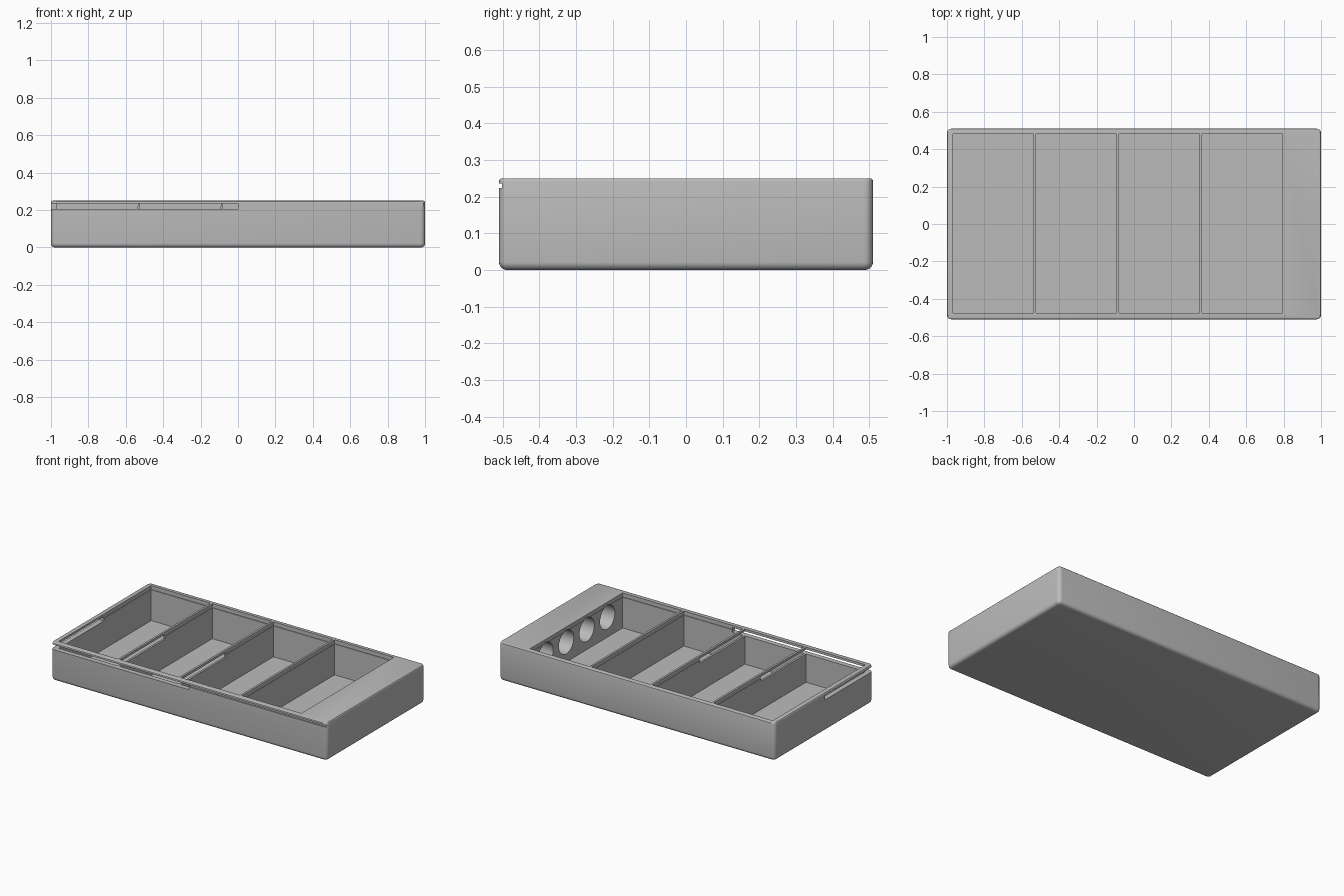
import bpy
import bmesh
import math
from mathutils import Matrix, Vector

if "Cube" in bpy.data.objects:
    bpy.data.objects.remove(bpy.data.objects["Cube"], do_unlink=True)

grey = bpy.data.materials.new("plain grey")
grey.use_nodes = True
grey.diffuse_color = (0.5, 0.5, 0.5, 1)
grey.node_tree.nodes["Principled BSDF"].inputs["Base Color"].default_value = (0.5, 0.5, 0.5, 1)


def finish(name, bm):
    mesh = bpy.data.meshes.new(name)
    bm.to_mesh(mesh)
    bm.free()
    mesh.materials.append(grey)
    obj = bpy.data.objects.new(name, mesh)
    bpy.context.collection.objects.link(obj)
    return obj


def box_mesh(low, high):
    low, high = Vector(low), Vector(high)
    bm = bmesh.new()
    bmesh.ops.create_cube(bm, size=1)
    for v in bm.verts:
        v.co = Vector(((v.co[i] + 0.5) * (high[i] - low[i]) + low[i]) for i in range(3))
    return bm


def cut(target, bm):
    """Subtract a mesh from the target and discard the cutter."""
    cutter = finish("cutter", bm)
    cutter.hide_render = True
    mod = target.modifiers.new("cut", 'BOOLEAN')
    mod.operation, mod.solver, mod.object = 'DIFFERENCE', 'EXACT', cutter
    bpy.ops.object.select_all(action='DESELECT')
    bpy.context.view_layer.objects.active = target
    target.select_set(True)
    bpy.ops.object.modifier_apply(modifier=mod.name)
    bpy.data.objects.remove(cutter, do_unlink=True)


# Outer block with rounded corners, a soft bottom and a small top bevel
bm = box_mesh((-1, -0.51, 0), (1, 0.51, 0.25))


def bevel(test, radius, segments):
    edges = [e for e in bm.edges if test(*(v.co for v in e.verts))]
    bmesh.ops.bevel(bm, geom=edges, offset=radius, segments=segments, profile=0.5, affect='EDGES')


bevel(lambda a, b: abs(a.z - b.z) > 0.2, 0.025, 5)
bevel(lambda a, b: max(a.z, b.z) < 0.001, 0.022, 5)
bevel(lambda a, b: min(a.z, b.z) > 0.249, 0.008, 3)
tray = finish("compartment_tray", bm)

# Four compartments, each with a shallow groove just under the rim
FRONT, BACK, FLOOR = -0.477, 0.482, 0.02
WIDTH, PITCH, GROOVE = 0.43, 0.4435, 0.004
for i in range(4):
    x = -0.967 + i * PITCH
    cut(tray, box_mesh((x, FRONT, FLOOR), (x + WIDTH, BACK, 0.3)))
    cut(tray, box_mesh((x - GROOVE, FRONT - GROOVE, 0.222),
                       (x + WIDTH + GROOVE, BACK + GROOVE, 0.234)))

# Round pockets in the solid end block
for i in range(4):
    bm = bmesh.new()
    place = Matrix.Translation((0.83, (i - 1.5) * 0.213, 0.15)) @ Matrix.Rotation(math.pi / 2, 4, 'Y')
    bmesh.ops.create_cone(bm, cap_ends=True, segments=32, radius1=0.077, radius2=0.077,
                          depth=0.18, matrix=place)
    cut(tray, bm)

# Open slot through one front corner, and a fine groove along the front
cut(tray, box_mesh((-1.1, -0.6, 0.205), (0, -0.01, 0.235)))
cut(tray, box_mesh((-1.1, -0.6, 0.223), (1.1, -0.502, 0.236)))

bpy.ops.object.shade_smooth_by_angle(angle=math.radians(30))
